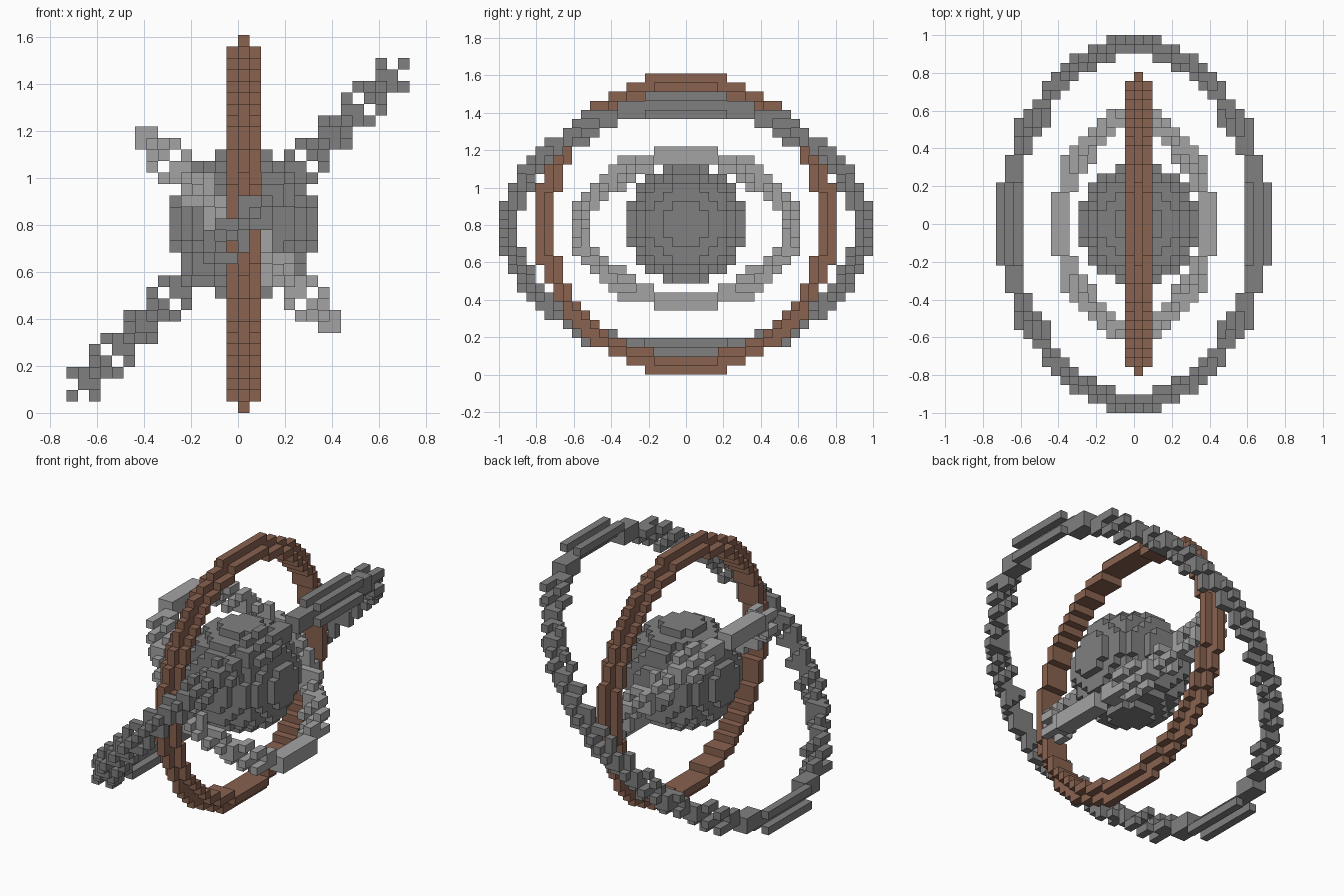
import bpy, bmesh, math
from mathutils import Vector

cube = bpy.data.objects.get("Cube")
if cube:
    bpy.data.objects.remove(cube)

SIZE = 2 / 41                              # edge of one block
ORIGIN = Vector((0.5, 0, 16.5)) * SIZE     # middle of the centre block


def material(name, rgb):
    mat = bpy.data.materials.new(name)
    mat.use_nodes = True
    mat.diffuse_color = (*rgb, 1)
    mat.node_tree.nodes["Principled BSDF"].inputs["Base Color"].default_value = (*rgb, 1)
    return mat


grey = material("mid_grey", (0.216, 0.216, 0.216))
light = material("light_grey", (0.37, 0.37, 0.37))
brown = material("brown", (0.25, 0.122, 0.08))


def build_blocks(name, cells, mat):
    """Make one mesh of the exposed sides of a set of grid blocks."""
    bm = bmesh.new()
    verts = {}

    def corner(p):
        key = tuple(round(2 * c) for c in p)
        if key not in verts:
            verts[key] = bm.verts.new(ORIGIN + p * SIZE)
        return verts[key]

    for cell in cells:
        centre = Vector(cell)
        for axis in range(3):
            for sign in (-1, 1):
                n = Vector((0, 0, 0))
                n[axis] = sign
                if tuple(int(c) for c in centre + n) in cells:
                    continue
                a = Vector((0, 0, 0))
                a[(axis + 1) % 3] = 1
                b = n.cross(a)
                mid = centre + n / 2
                bm.faces.new([corner(mid + (s * a + t * b) / 2)
                              for s, t in ((-1, -1), (1, -1), (1, 1), (-1, 1))])
    mesh = bpy.data.meshes.new(name)
    bm.to_mesh(mesh)
    bm.free()
    mesh.materials.append(mat)
    obj = bpy.data.objects.new(name, mesh)
    bpy.context.collection.objects.link(obj)
    return obj


def ring_cells(radius, tilt):
    """Ridged ring around x, tilted about y and snapped to the grid."""
    c, s = math.cos(math.radians(tilt)), math.sin(math.radians(tilt))
    cells = set()
    span = range(-radius, radius + 1)
    for w in (-1, 0, 1):
        outer = radius + 0.5 - abs(w)      # the middle layer stands one block proud
        for y in span:
            for u in span:
                if radius - 1.5 < math.hypot(y, u) <= outer:
                    x, z = w * c + u * s, u * c - w * s
                    cells.add((math.floor(x + 1e-6), y, math.floor(z + 1e-6)))
    return cells


def ball_cells(radius):
    span = range(-radius, radius + 1)
    return {(x, y, z) for x in span for y in span for z in span
            if x * x + y * y + z * z <= (radius + 0.5) ** 2}


# Core ball and the three rings around it
build_blocks("core_ball", ball_cells(6), grey)
build_blocks("inner_ring", ring_cells(12, -45), light)
build_blocks("middle_ring", ring_cells(16, 0), brown)
build_blocks("outer_ring", ring_cells(20, 45), grey)
